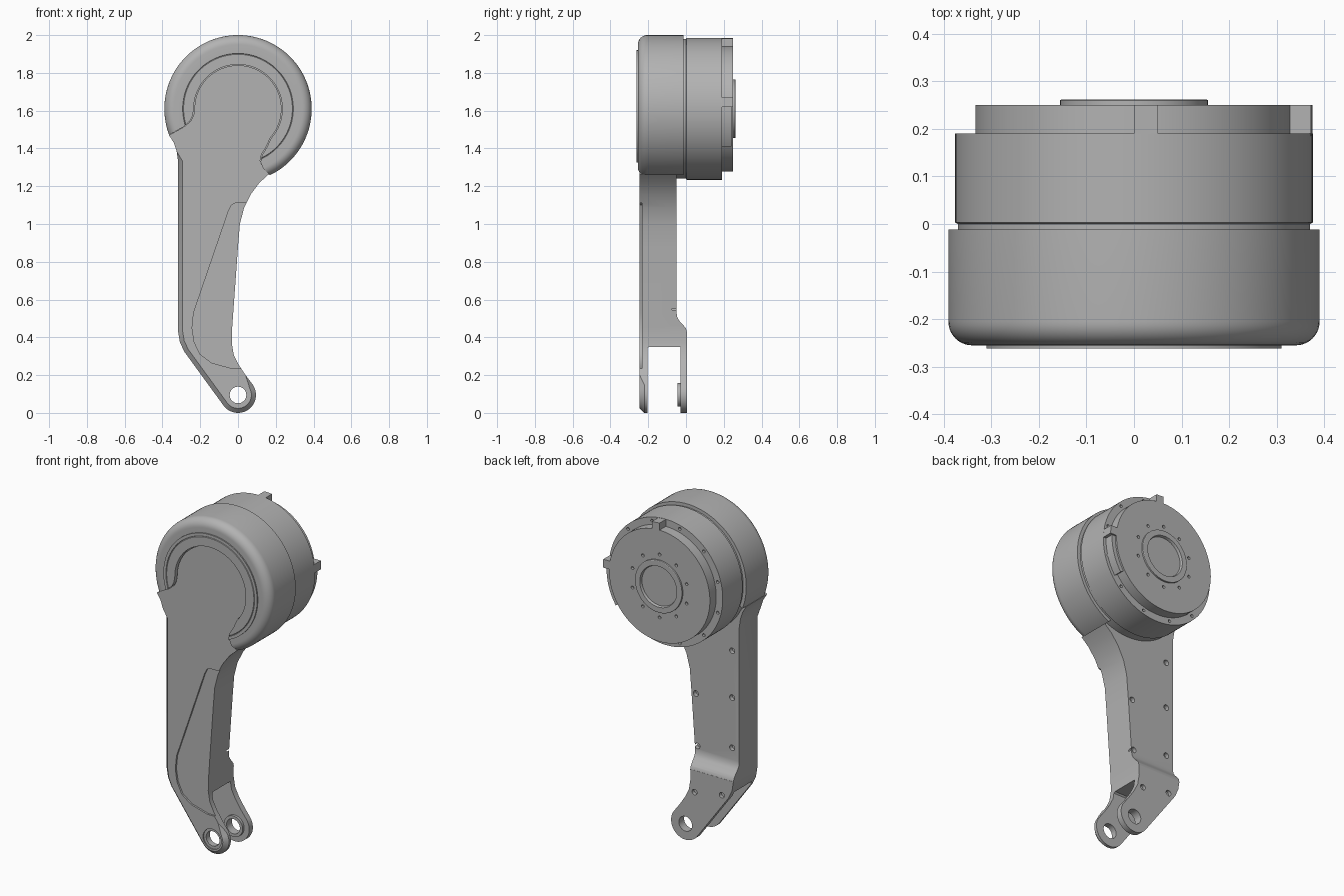
import bpy, bmesh
from math import sin, cos, radians, pi
from mathutils import Matrix, Vector

if "Cube" in bpy.data.objects:
    bpy.data.objects.remove(bpy.data.objects["Cube"])

grey = bpy.data.materials.new("machined_grey")
grey.use_nodes = True
grey.diffuse_color = (0.45, 0.45, 0.45, 1)
grey.node_tree.nodes["Principled BSDF"].inputs["Base Color"].default_value = grey.diffuse_color

HUB = 1.61   # height of the drum axis
PIN = 0.095  # height of the pin axis


def finish(name, bm):
    bmesh.ops.recalc_face_normals(bm, faces=bm.faces)
    mesh = bpy.data.meshes.new(name)
    bm.to_mesh(mesh)
    bm.free()
    mesh.materials.append(grey)
    ob = bpy.data.objects.new(name, mesh)
    bpy.context.collection.objects.link(ob)
    return ob


def arc(cx, cz, r, a0, a1, n):
    angles = [radians(a0 + (a1 - a0) * i / n) for i in range(n + 1)]
    return [(cx + r * cos(a), cz + r * sin(a)) for a in angles]


def prism_mesh(points, start, end, axis="y"):
    """Extrude (x, z) points along y, or (y, z) points along x."""
    bm = bmesh.new()
    place = (lambda p: (p[0], start, p[1])) if axis == "y" else (lambda p: (start, p[0], p[1]))
    face = bm.faces.new([bm.verts.new(place(p)) for p in points])
    new = bmesh.ops.extrude_face_region(bm, geom=[face])["geom"]
    step = Vector((0, end - start, 0)) if axis == "y" else Vector((end - start, 0, 0))
    bmesh.ops.translate(bm, vec=step, verts=[v for v in new if isinstance(v, bmesh.types.BMVert)])
    return bm


def prism(name, points, start, end, axis="y"):
    return finish(name, prism_mesh(points, start, end, axis))


def lathe(name, profile, cz):
    """Spin a (radius, y) profile about the y axis at height cz."""
    bm = bmesh.new()
    verts = [bm.verts.new((r, y, cz)) for r, y in profile]
    edges = [bm.edges.new(pair) for pair in zip(verts, verts[1:])]
    bmesh.ops.spin(bm, geom=verts + edges, cent=(0, 0, cz), axis=(0, 1, 0),
                   angle=2 * pi, steps=112)
    bmesh.ops.remove_doubles(bm, verts=bm.verts, dist=0.0001)
    return finish(name, bm)


def drills(name, centres, r, y0, y1):
    """A set of round cutters along y at (x, z) centres."""
    bm = bmesh.new()
    for x, z in centres:
        at = Matrix.Translation((x, (y0 + y1) / 2, z)) @ Matrix.Rotation(pi / 2, 4, "X")
        bmesh.ops.create_cone(bm, cap_ends=True, segments=32 if r > 0.03 else 14,
                              radius1=r, radius2=r, depth=y1 - y0, matrix=at)
    return finish(name, bm)


def cut(ob, cutter):
    mod = ob.modifiers.new("cut", "BOOLEAN")
    mod.operation, mod.solver, mod.object = "DIFFERENCE", "EXACT", cutter
    bpy.context.view_layer.objects.active = ob
    bpy.ops.object.modifier_apply(modifier=mod.name)
    bpy.data.objects.remove(cutter)


# Arm outline: pin end, curved right edge, round head, straight left edge
pin_end = arc(0, PIN, 0.095, 216, 395, 24)
right_edge = [(.04, .2), (.003, .255), (-.022, .305), (-.033, .37), (-.031, .45), (0, .88),
              (.01, 1.0), (.032, 1.085), (.07, 1.16), (.115, 1.22)]
head = ([(.165, 1.265), (.13, 1.3), (.117, 1.335), (.125, 1.37), (.15, 1.41)]
        + arc(0, HUB, 0.23, -42, 180, 48)
        + [(-.235, 1.575), (-.25, 1.545), (-.285, 1.515), (-.365, 1.47)])
left_edge = [(-.34, 1.43), (-.325, 1.385), (-.317, 1.33), (-.317, .43), (-.308, .375), (-.285, .325)]

bm = prism_mesh(pin_end + right_edge + head + left_edge, -0.245, 0.005)
rim = []
for e in bm.edges:
    mid = (e.verts[0].co + e.verts[1].co) / 2
    front = all(v.co.y < -0.24 for v in e.verts)
    if front and mid.z < 1.4 and (mid.x < -0.05 or mid.z < 0.15):
        rim.append(e)
bmesh.ops.bevel(bm, geom=rim, offset=0.024, segments=1, affect="EDGES")
arm = finish("arm", bm)

# Thin the arm above the fork, then open the fork
cut(arm, prism("back_cutter", [(-.05, 2.2), (-.05, .53), (-.046, .505), (-.035, .487), (-.012, .462),
                               (0, .447), (.004, .43), (.1, .43), (.1, 2.2)], -1, 1, "x"))
cut(arm, prism("fork_cutter", [(-.203, -.1), (-.03, -.1), (-.03, .35), (-.195, .35), (-.203, .342)],
               -1, 1, "x"))
# Shallow front pocket
cut(arm, prism("pocket_cutter", [(.2, 1.11), (-.015, 1.11), (-.035, 1.1), (-.05, 1.07), (-.235, .53),
                                 (-.243, .45), (-.232, .375), (-.2, .31), (-.14, .265), (-.03, .235),
                                 (.2, .235)], -0.3, -0.234))
# Pin bore, front counterbore and rear bolt holes
cut(arm, drills("bore_cutter", [(0, PIN)], 0.044, -0.3, 0.1))
cut(arm, drills("counterbore_cutter", [(0, PIN)], 0.06, -0.3, -0.238))
cut(arm, drills("arm_bolt_cutter", [(-.27, .6), (-.27, .9), (-.27, 1.18), (-.04, .55), (-.03, .86)],
                0.017, -0.075, 0.1))
cut(arm, drills("fork_bolt_cutter", [(-.24, .33), (-.06, .3)], 0.017, -0.015, 0.1))

# Collar inside the rear fork lug
lathe("pin_collar", [(.044, -.045), (.062, -.045), (.062, -.02), (.044, -.02), (.044, -.045)], PIN)

# Front cover: rounded drum with raised face, open where the arm enters
rounded = [(x, y) for x, y in reversed(arc(0.34, -0.205, 0.05, 270, 360, 10))]
cover = lathe("front_cover", [(0, -.012), (.39, -.012)] + rounded
              + [(.31, -.255), (.31, -.262), (.293, -.262), (.291, -.259), (.288, -.262), (0, -.262)], HUB)
opening = [(x * 1.02, HUB + (z - HUB) * 1.02) for x, z in head]
cut(cover, prism("opening_cutter", opening + [(-.6, 1.35), (-.6, 1.0), (.26, 1.0)], -0.4, 0.1))

# Motor body with stepped rear flange and central ring
body = lathe("motor_body", [(0, -.06), (.37, -.06), (.37, 0), (.376, .003), (.376, .19), (.333, .19),
                            (.333, .25), (.155, .25), (.155, .26), (.152, .262), (.122, .262),
                            (.118, .25), (.118, .247), (0, .247)], HUB)
ring_holes = arc(0, HUB, 0.188, 18, 342, 9)
cut(body, drills("ring_hole_cutter", ring_holes, 0.009, 0.235, 0.3))
step_holes = arc(0, HUB, 0.354, 15, 345, 11)
cut(body, drills("step_hole_cutter", step_holes, 0.009, 0.175, 0.2))

# Locating tabs and side block on the rear flange
prism("top_tab", [(0, 1.92), (.05, 1.92), (.05, 1.982), (0, 1.985)], 0.185, 0.25)
prism("side_tab", [(.31, 1.62), (.375, 1.62), (.372, 1.67), (.31, 1.67)], 0.185, 0.25)
prism("side_block", arc(0, HUB, 0.357, -34, 2, 14) + arc(0, HUB, 0.32, 2, -34, 14), 0.185, 0.24)

for ob in list(bpy.context.scene.objects):
    if ob.type == "MESH" and ob.data.materials and ob.data.materials[0] == grey:
        bpy.ops.object.select_all(action="DESELECT")
        ob.select_set(True)
        bpy.context.view_layer.objects.active = ob
        bpy.ops.object.shade_smooth_by_angle(angle=radians(30))
